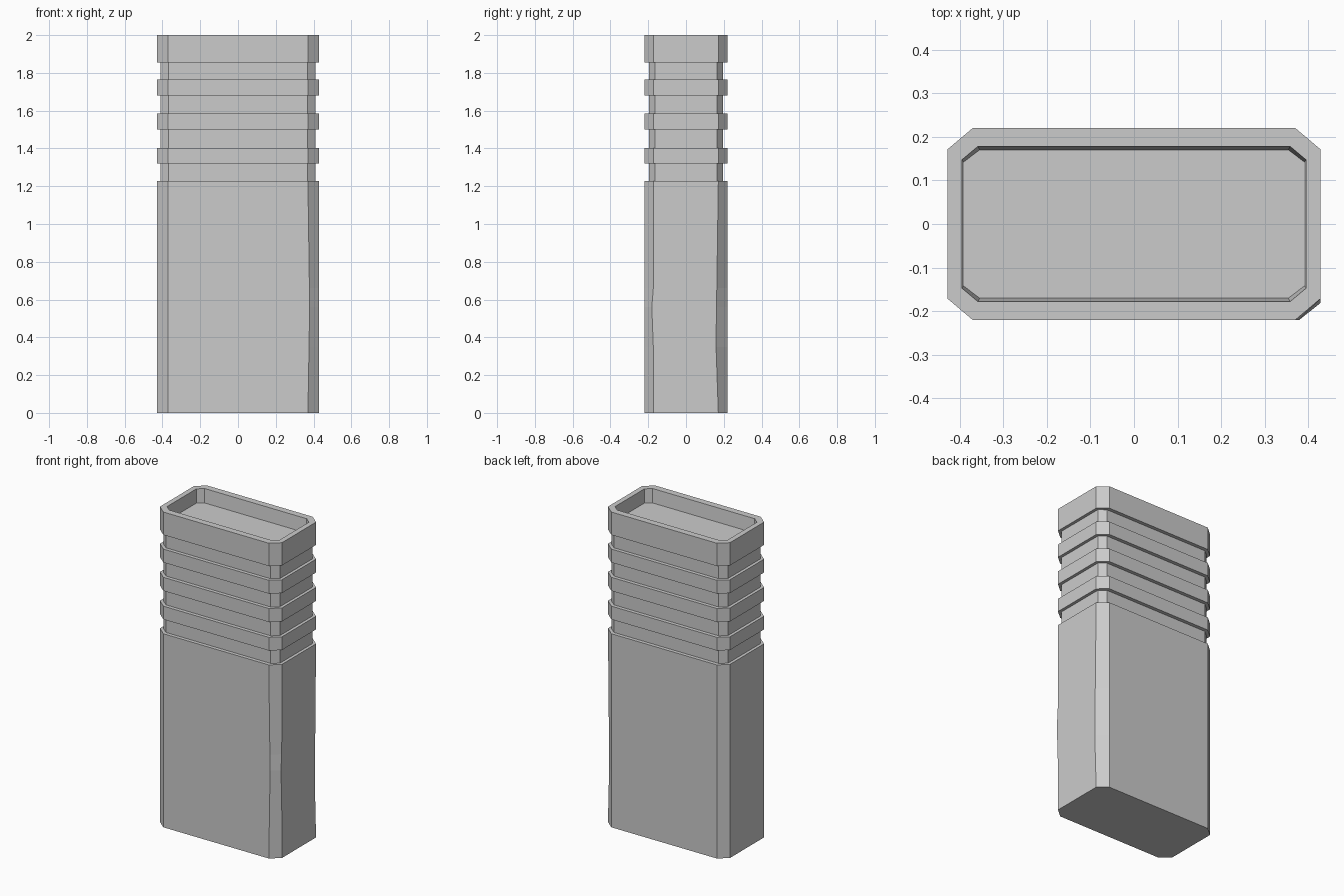
import bpy, bmesh

if "Cube" in bpy.data.objects:
    bpy.data.objects.remove(bpy.data.objects["Cube"])


def octagon(hx, hy, cx, cy, z):
    # rectangle with chamfered corners, counter-clockwise
    return [(hx - cx, -hy, z), (hx, -hy + cy, z), (hx, hy - cy, z), (hx - cx, hy, z),
            (-hx + cx, hy, z), (-hx, hy - cy, z), (-hx, -hy + cy, z), (-hx + cx, -hy, z)]


def outer(z):
    return octagon(0.428, 0.22, 0.058, 0.049, z)


def groove(z):
    return octagon(0.409, 0.197, 0.042, 0.033, z)


def worn(z, front, side, back):
    # slight wear on the right-hand corners
    ring = outer(z)
    ring[0] = (0.37 + front, -0.22, z)
    ring[1] = (0.428, -0.171 - side, z)
    ring[2] = (0.428, 0.171 - back, z)
    return ring


# plain lower body
rings = [outer(0), worn(0.35, 0.006, 0.002, 0.012), worn(0.56, 0.009, 0.01, 0.01),
         worn(0.66, 0.008, 0.002, 0.008), outer(1.228)]

# four grooves separating the ribs and the collar
grooves = [(1.228, 1.319), (1.403, 1.5), (1.586, 1.68), (1.765, 1.855)]
for low, high in grooves:
    if low > 1.3:
        rings.append(outer(low))
    rings += [groove(low), groove(high), outer(high)]

# collar, rim and shallow recess in the top
rings += [outer(2.0), octagon(0.395, 0.178, 0.037, 0.031, 2.0),
          octagon(0.391, 0.17, 0.037, 0.028, 1.913)]

bm = bmesh.new()
loops = [[bm.verts.new(p) for p in ring] for ring in rings]
for a, b in zip(loops, loops[1:]):
    for i in range(8):
        j = (i + 1) % 8
        bm.faces.new((a[i], a[j], b[j], b[i]))
bm.faces.new(loops[0][::-1])
bm.faces.new(loops[-1])
bmesh.ops.recalc_face_normals(bm, faces=bm.faces)

mesh = bpy.data.meshes.new("ribbed_magazine")
bm.to_mesh(mesh)
bm.free()
bpy.context.collection.objects.link(bpy.data.objects.new("ribbed_grip_body", mesh))
